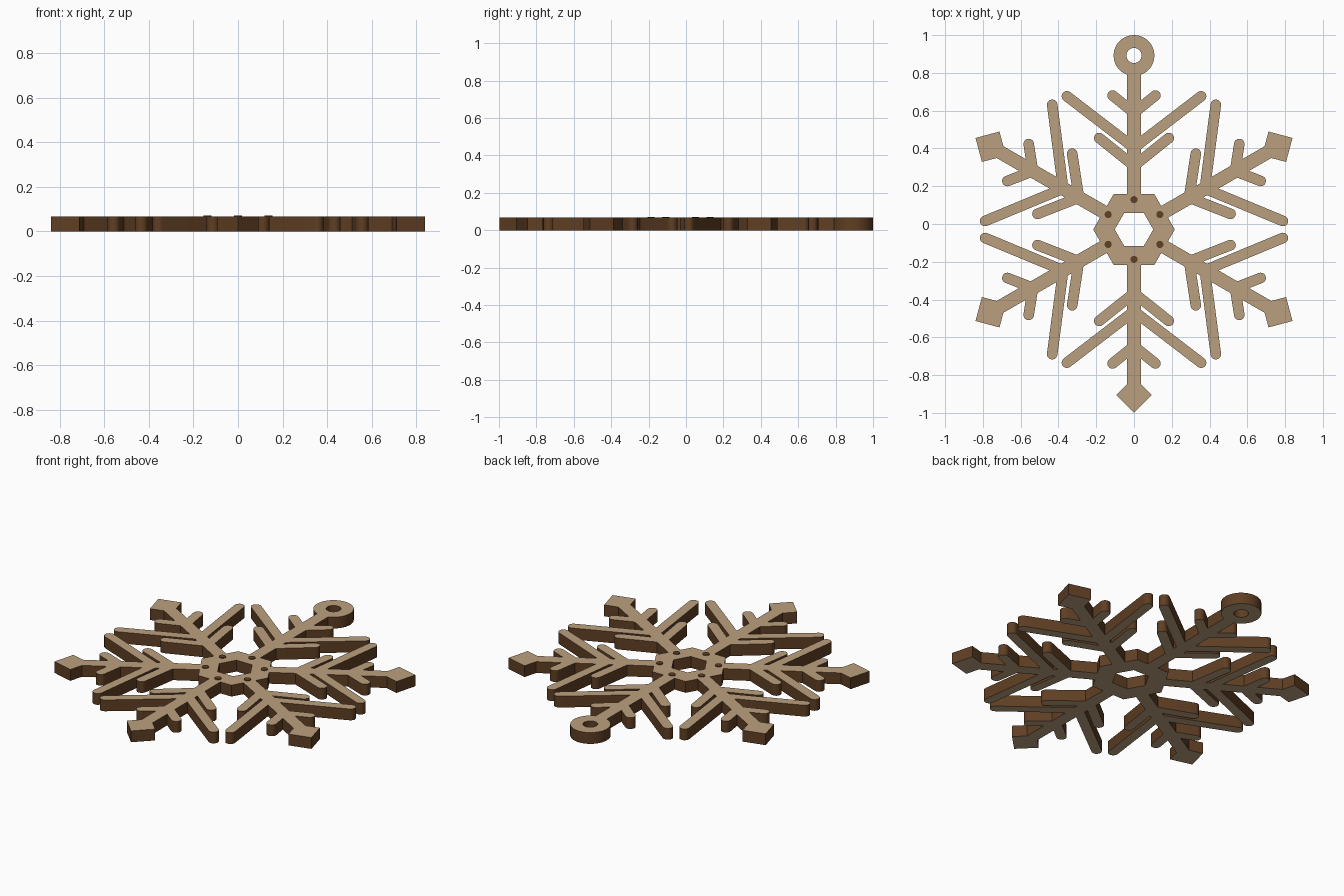
import bpy, bmesh, math
from mathutils import Vector, Matrix
from mathutils.geometry import delaunay_2d_cdt

if "Cube" in bpy.data.objects:
    bpy.data.objects.remove(bpy.data.objects["Cube"])

CENTRE = Vector((0, -0.029))
THICK = 0.067


def material(name, rgb):
    m = bpy.data.materials.new(name)
    m.diffuse_color = (*rgb, 1)
    m.use_nodes = True
    m.node_tree.nodes["Principled BSDF"].inputs["Base Color"].default_value = m.diffuse_color
    return m


tan = material("light wood", (0.50, 0.35, 0.21))
brown = material("burnt edge", (0.115, 0.049, 0.017))


# Flat outlines, all counter-clockwise; an arm points along +x
def ngon(x, y, r, n, start=0.0):
    return [Vector((x + r * math.cos(start + math.tau * i / n),
                    y + r * math.sin(start + math.tau * i / n))) for i in range(n)]


def bar(x0, x1, half):
    return [Vector(p) for p in ((x0, -half), (x1, -half), (x1, half), (x0, half))]


def capsule(a, b, r, n=10):
    a, b = Vector(a), Vector(b)
    ang = math.atan2(b.y - a.y, b.x - a.x)
    pts = []
    for c, s in ((b, ang - math.pi / 2), (a, ang + math.pi / 2)):
        for i in range(n + 1):
            t = s + math.pi * i / n
            pts.append(c + r * Vector((math.cos(t), math.sin(t))))
    return pts


solids, holes = [], []

# Central hexagon with hexagonal opening
solids.append(ngon(0, 0, 0.216, 6))
holes.append(ngon(0, 0, 0.102, 6))

# Six arms: stem, three pairs of twigs, and a diamond tip or the hanging ring
TWIGS = [(0.337, 0.484, 0.184), (0.433, 0.705, 0.355), (0.618, 0.709, 0.113)]
for k in range(6):
    rot = Matrix.Rotation(math.radians(90 + 60 * k), 2)
    arm = [bar(0.15, 0.86, 0.036)]
    for start, end, side in TWIGS:
        for s in (1, -1):
            arm.append(capsule((start, 0), (end, s * side), 0.028))
    if k == 0:
        arm.append(ngon(0.921, 0, 0.108, 40))
        holes.append([rot @ p for p in ngon(0.921, 0, 0.04, 24)])
    else:
        arm.append(ngon(0.876, 0, 0.093, 4))
    solids += [[rot @ p for p in poly] for poly in arm]

# Merge the outlines into one flat sheet, leaving out the holes
coords, polys = [], []
for poly in solids + holes:
    polys.append(list(range(len(coords), len(coords) + len(poly))))
    coords += [p + CENTRE for p in poly]
verts, _, faces, _, _, origins = delaunay_2d_cdt(coords, [], polys, 1, 1e-5, True)

bm = bmesh.new()
bv = [bm.verts.new((v.x, v.y, 0)) for v in verts]
for f, src in zip(faces, origins):
    if src and all(i < len(solids) for i in src):
        bm.faces.new([bv[i] for i in f])
bmesh.ops.delete(bm, geom=[v for v in bm.verts if not v.link_faces], context='VERTS')

# Extrude to a plate; side walls get the dark edge colour
ext = bmesh.ops.extrude_face_region(bm, geom=bm.faces[:], use_keep_orig=True)
bmesh.ops.translate(bm, vec=(0, 0, THICK),
                    verts=[g for g in ext["geom"] if isinstance(g, bmesh.types.BMVert)])
bmesh.ops.recalc_face_normals(bm, faces=bm.faces[:])
bm.normal_update()
for f in bm.faces:
    f.material_index = 0 if abs(f.normal.z) > 0.5 else 1


def add_object(name, bm, mats):
    me = bpy.data.meshes.new(name)
    bm.to_mesh(me)
    bm.free()
    for m in mats:
        me.materials.append(m)
    ob = bpy.data.objects.new(name, me)
    bpy.context.collection.objects.link(ob)
    return ob


plate = add_object("snowflake_plate", bm, [tan, brown])
bpy.ops.object.select_all(action='DESELECT')
plate.select_set(True)
bpy.context.view_layer.objects.active = plate
bpy.ops.object.shade_smooth_by_angle(angle=math.radians(30))

# Six dark dots around the hexagon
bm = bmesh.new()
for k in range(6):
    a = math.radians(30 + 60 * k)
    pos = (0.158 * math.cos(a), 0.158 * math.sin(a) + CENTRE.y, THICK + 0.001)
    bmesh.ops.create_cone(bm, cap_ends=True, segments=16, radius1=0.019, radius2=0.019,
                          depth=0.006, matrix=Matrix.Translation(pos))
add_object("centre_dots", bm, [brown])
